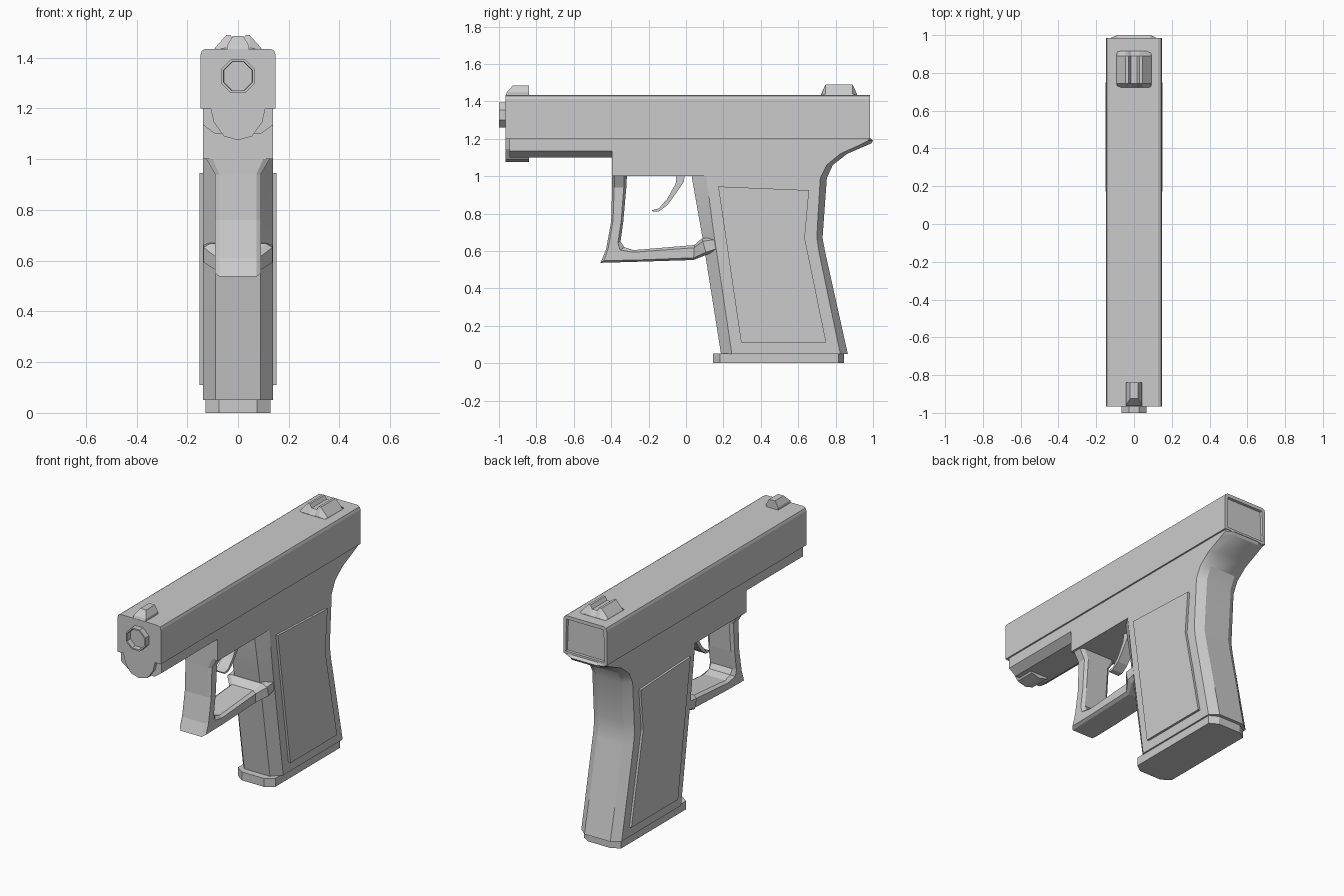
import bpy, bmesh, math

if "Cube" in bpy.data.objects:
    bpy.data.objects.remove(bpy.data.objects["Cube"])


def loft(name, rings, recess=None, smooth=False):
    """Skin a list of closed rings; recess = (cap index, border, depth)."""
    bm = bmesh.new()
    rows = [[bm.verts.new(p) for p in r] for r in rings]
    n = len(rows[0])
    for a, b in zip(rows, rows[1:]):
        for i in range(n):
            j = (i + 1) % n
            bm.faces.new((a[i], a[j], b[j], b[i]))
    caps = [bm.faces.new(rows[0]), bm.faces.new(rows[-1])]
    bmesh.ops.recalc_face_normals(bm, faces=bm.faces)
    if recess:
        cap, border, depth = recess
        bmesh.ops.inset_region(bm, faces=[caps[cap]], thickness=border)
        bmesh.ops.inset_region(bm, faces=[caps[cap]], thickness=0.002, depth=-depth)
    me = bpy.data.meshes.new(name)
    bm.to_mesh(me)
    bm.free()
    ob = bpy.data.objects.new(name, me)
    bpy.context.collection.objects.link(ob)
    if smooth:
        bpy.ops.object.select_all(action='DESELECT')
        bpy.context.view_layer.objects.active = ob
        ob.select_set(True)
        bpy.ops.object.shade_smooth_by_angle(angle=math.radians(25))
    return ob


def along_y(name, half, y0, y1, **kw):
    """Extrude a symmetric XZ half profile from y0 to y1."""
    prof = half + [(-x, z) for x, z in reversed(half) if x > 0]
    return loft(name, [[(x, y, z) for x, z in prof] for y in (y0, y1)], **kw)


def along_x(name, prof, x0, x1):
    """Extrude a YZ profile from x0 to x1."""
    return loft(name, [[(x, y, z) for y, z in prof] for x in (x0, x1)])


# Slide with rounded top edges and a recessed rear plate
along_y("slide", [(0.148, 1.2), (0.148, 1.412), (0.142, 1.428), (0.128, 1.435)],
        -0.965, 0.985, recess=(1, 0.022, 0.015))

# Rounded nose under the slide
along_y("slide_nose", [(0, 1.075), (0.055, 1.09), (0.095, 1.145), (0.108, 1.2), (0.108, 1.21)],
        -0.965, -0.84)

# Forward frame with chamfered underside, and frame block above the guard
along_y("front_frame", [(0.09, 1.10), (0.138, 1.135), (0.138, 1.205)], -0.943, -0.38)
along_y("frame_block", [(0.138, 1.0), (0.138, 1.205)], -0.395, 0.70)

# Muzzle: octagonal tube end
muzzle = [(0.072 * math.cos(a), 0.072 * math.sin(a) + 1.327)
          for a in (math.pi / 8 + k * math.pi / 4 for k in range(8))]
loft("muzzle", [[(x, y, z) for x, z in muzzle] for y in (-1.0, -0.95)], recess=(0, 0.01, 0.03))


def grip_ring(z, front, side_front, side_back, back, hw=0.138, inner=0.088):
    half = [(inner, front), (hw, side_front), (hw, side_back), (inner, back)]
    ring = half + [(-x, y) for x, y in reversed(half)]
    return [(x, y, z) for x, y in ring]


# Grip, flaring back into the tang under the slide
loft("grip", [grip_ring(*r) for r in (
    (0.05, 0.187, 0.245, 0.825, 0.865),
    (0.60, 0.100, 0.163, 0.710, 0.743),
    (0.67, 0.088, 0.152, 0.700, 0.730),
    (0.74, 0.076, 0.142, 0.703, 0.735),
    (0.99, 0.032, 0.110, 0.718, 0.753),
    (1.06, 0.032, 0.110, 0.752, 0.785),
    (1.12, 0.032, 0.110, 0.825, 0.862),
    (1.175, 0.032, 0.110, 0.945, 0.990),
    (1.19, 0.032, 0.110, 0.975, 1.000),
    (1.203, 0.032, 0.110, 0.980, 0.985))], smooth=True)

# Magazine base plate
loft("base_plate", [grip_ring(z, 0.145, 0.182, 0.815, 0.845, 0.128, 0.075) for z in (0, 0.052)])

# Raised grip panels
panel = [(0.172, 0.945), (0.658, 0.925), (0.635, 0.67), (0.75, 0.11), (0.295, 0.11)]
for side, s in (("right", 1), ("left", -1)):
    along_x("grip_panel_" + side, panel, s * 0.13, s * 0.152)


def guard_ring(outer, inner, hw):
    def mix(t):
        return [o + (i - o) * t for o, i in zip(outer, inner)]
    half = [(hw * 0.8, 0), (hw, 0.15), (hw, 0.82), (hw * 0.8, 1)]
    ring = half + [(-x, t) for x, t in reversed(half)]
    return [(x, *mix(t)) for x, t in ring]


# Trigger guard: swept strip, flaring where it meets frame and grip
loft("trigger_guard", [guard_ring(*r) for r in (
    ((-0.395, 1.02), (-0.315, 1.02), 0.136),
    ((-0.395, 0.94), (-0.319, 0.94), 0.09),
    ((-0.400, 0.76), (-0.335, 0.76), 0.09),
    ((-0.427, 0.61), (-0.350, 0.65), 0.09),
    ((-0.457, 0.537), (-0.330, 0.62), 0.09),
    ((-0.280, 0.542), (-0.280, 0.605), 0.09),
    ((0.040, 0.552), (0.045, 0.632), 0.09),
    ((0.110, 0.580), (0.085, 0.668), 0.136),
    ((0.170, 0.603), (0.160, 0.675), 0.136))])

# Curved trigger
along_x("trigger", [(-0.05, 1.02), (-0.055, 0.96), (-0.10, 0.88), (-0.145, 0.828), (-0.182, 0.818),
                    (-0.178, 0.81), (-0.145, 0.812), (-0.10, 0.845), (-0.045, 0.92), (-0.012, 0.97),
                    (-0.005, 1.02)], -0.035, 0.035)

# Front sight: tapered wedge
loft("front_sight", [[(-w, y0, z), (w, y0, z), (w, y1, z), (-w, y1, z)]
                     for w, y0, y1, z in ((0.042, -0.965, -0.84, 1.43), (0.042, -0.957, -0.84, 1.45),
                                          (0.02, -0.925, -0.84, 1.486))])

# Rear sight: tapered block with a central notch
notch = [(0.095, 1.43), (0.09, 1.44), (0.045, 1.49), (0.03, 1.49), (0.017, 1.468)]
notch += [(-x, z) for x, z in reversed(notch)]
loft("rear_sight", [[(x, y, 1.43 + (z - 1.43) * h) for x, z in notch]
                    for y, h in ((0.723, 0.15), (0.745, 1), (0.89, 1), (0.915, 0.15))])
